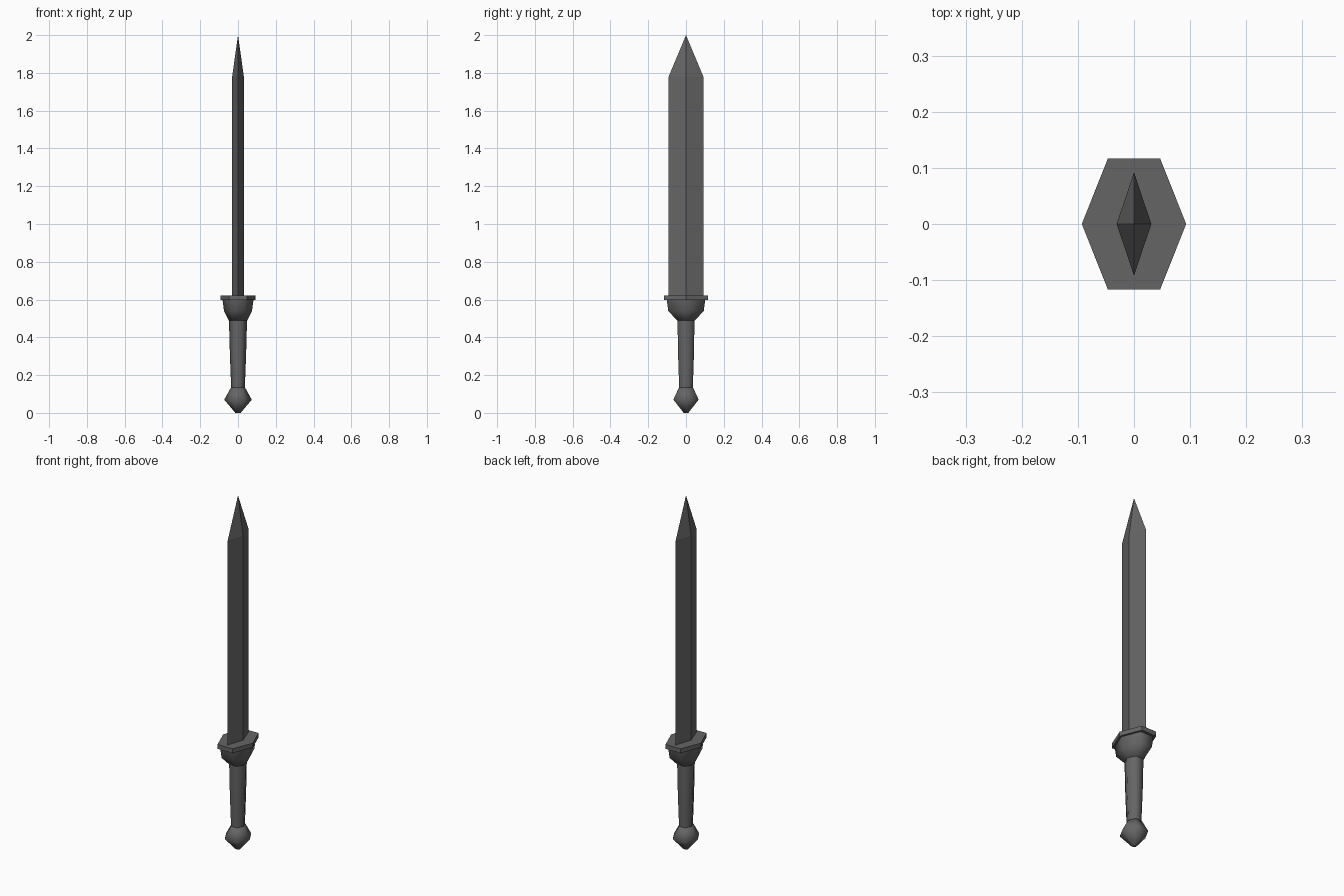
import bpy, bmesh, math

if "Cube" in bpy.data.objects:
    bpy.data.objects.remove(bpy.data.objects["Cube"])

steel = bpy.data.materials.new("dark_grey_metal")
steel.diffuse_color = (0.13, 0.13, 0.13, 1)
steel.use_nodes = True
steel.node_tree.nodes["Principled BSDF"].inputs["Base Color"].default_value = steel.diffuse_color


def hexagon(rx, ry):
    """Hexagon with points on +-x and flats on +-y."""
    return [(rx, 0), (rx / 2, ry), (-rx / 2, ry),
            (-rx, 0), (-rx / 2, -ry), (rx / 2, -ry)]


def diamond(rx, ry):
    return [(rx, 0), (0, ry), (-rx, 0), (0, -ry)]


def loft(name, section, rings, smooth=None):
    """Skin a section through rings of (z, half width x, half width y)."""
    bm = bmesh.new()
    loops = [[bm.verts.new((x, y, z)) for x, y in section(rx, ry)]
             for z, rx, ry in rings]
    n = len(loops[0])
    for a, b in zip(loops, loops[1:]):
        for i in range(n):
            j = (i + 1) % n
            bm.faces.new((a[i], a[j], b[j], b[i]))
    bm.faces.new(loops[0][::-1])
    bm.faces.new(loops[-1])
    # rings of zero size collapse to a point
    bmesh.ops.remove_doubles(bm, verts=bm.verts, dist=0.0005)
    bmesh.ops.recalc_face_normals(bm, faces=bm.faces)
    me = bpy.data.meshes.new(name)
    bm.to_mesh(me)
    bm.free()
    me.materials.append(steel)
    ob = bpy.data.objects.new(name, me)
    bpy.context.collection.objects.link(ob)
    if smooth:
        bpy.ops.object.select_all(action='DESELECT')
        ob.select_set(True)
        bpy.context.view_layer.objects.active = ob
        bpy.ops.object.shade_smooth_by_angle(angle=math.radians(smooth))
    return ob


# pommel: faceted knob
loft("pommel", hexagon, [(0, 0.014, 0.012), (0.07, 0.073, 0.067),
                         (0.135, 0.037, 0.037)], 75)

# grip: widens towards the guard
loft("grip", hexagon, [(0.13, 0.036, 0.036), (0.31, 0.043, 0.042),
                       (0.495, 0.048, 0.045)], 75)

# bowl-shaped collar under the guard
loft("guard_collar", hexagon, [(0.488, 0.048, 0.046), (0.54, 0.074, 0.094),
                               (0.60, 0.082, 0.102)], 75)

# flat hexagonal guard plate
loft("guard_plate", hexagon, [(0.597, 0.093, 0.117), (0.622, 0.093, 0.117)])

# blade: diamond section with a pointed tip
loft("blade", diamond, [(0.61, 0.031, 0.092), (1.78, 0.031, 0.092),
                        (2.0, 0, 0)])
